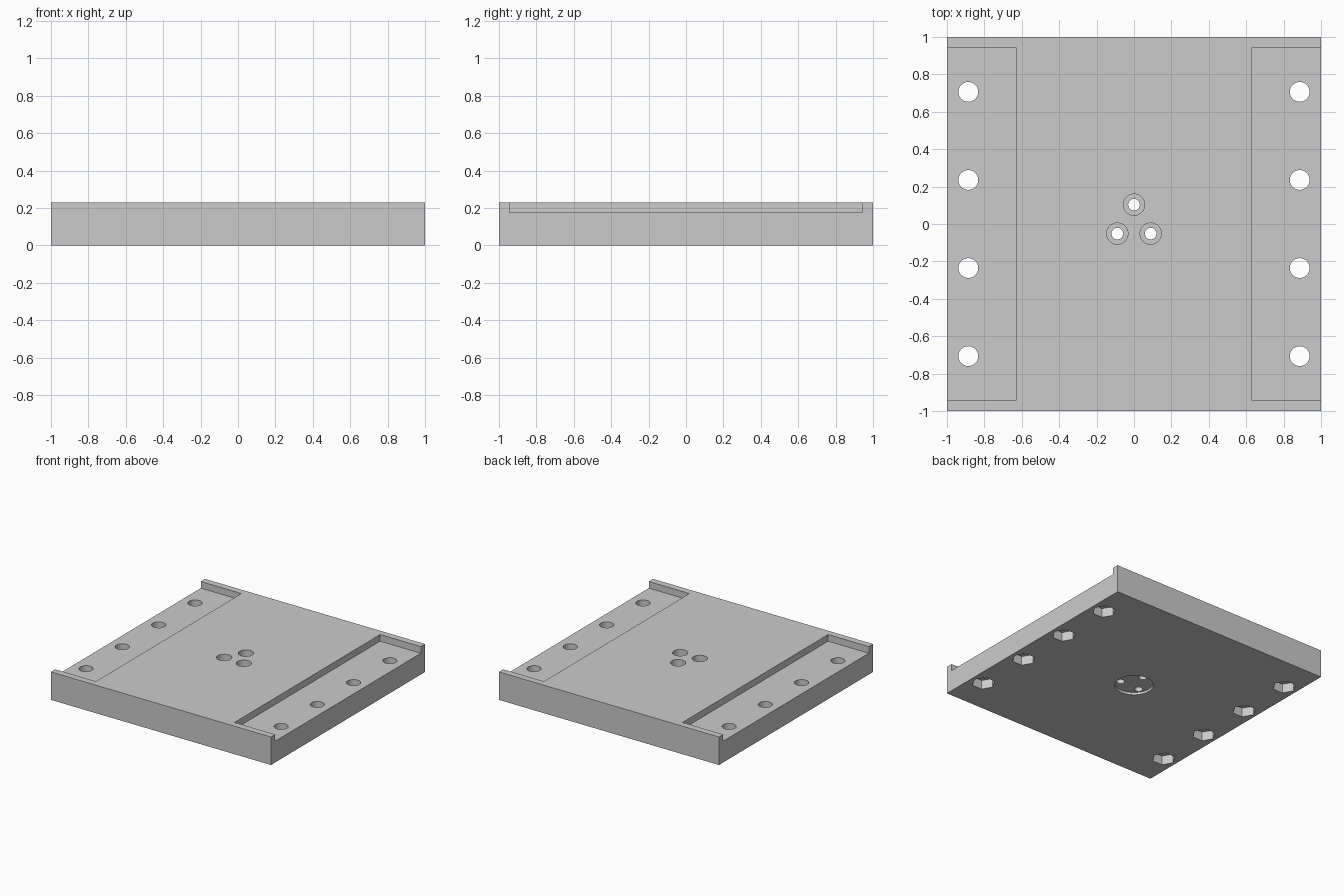
import bpy
import math

cube = bpy.data.objects.get("Cube")
if cube:
    bpy.data.objects.remove(cube, do_unlink=True)

HEIGHT = 0.23
LEDGE = 0.175

# Single matte grey
grey = bpy.data.materials.new("light_grey")
grey.use_nodes = True
colour = (0.6, 0.6, 0.6, 1)
grey.diffuse_color = colour
grey.node_tree.nodes["Principled BSDF"].inputs["Base Color"].default_value = colour


def box(name, centre, size):
    bpy.ops.mesh.primitive_cube_add(size=1, location=centre)
    ob = bpy.context.object
    ob.name = name
    ob.scale = size
    bpy.ops.object.transform_apply(location=False, rotation=False, scale=True)
    ob.data.materials.append(grey)
    return ob


def bore(name, x, y, radius, z0, z1, sides=48):
    bpy.ops.mesh.primitive_cylinder_add(
        vertices=sides, radius=radius, depth=z1 - z0, location=(x, y, (z0 + z1) / 2))
    ob = bpy.context.object
    ob.name = name
    if sides == 6:  # corners point along x
        ob.rotation_euler.z = math.radians(30)
    ob.data.materials.append(grey)
    return ob


def cut(target, cutter):
    cutter.hide_render = True
    mod = target.modifiers.new(cutter.name, "BOOLEAN")
    mod.operation = "DIFFERENCE"
    mod.solver = "EXACT"
    mod.object = cutter
    bpy.context.view_layer.objects.active = target
    bpy.ops.object.modifier_apply(modifier=mod.name)
    bpy.data.objects.remove(cutter, do_unlink=True)


# Square mounting plate
plate = box("mounting_plate", (0, 0, HEIGHT / 2), (2, 2, HEIGHT))

for side in (-1, 1):
    # Side ledge, open at the outer edge
    cut(plate, box("side_ledge", (side * 0.93, 0, LEDGE + 0.1), (0.6, 1.89, 0.2)))
    # Through holes with hexagonal nut pockets underneath
    for step in (-1.5, -0.5, 0.5, 1.5):
        x, y = side * 0.886, step * 0.471
        cut(plate, bore("bolt_hole", x, y, 0.053, -0.1, 0.4))
        cut(plate, bore("nut_pocket", x, y, 0.089, -0.1, 0.075, sides=6))

# Shallow round seat under the centre
cut(plate, bore("round_seat", 0, 0, 0.145, -0.1, 0.02, sides=64))

# Three counterbored screw holes around the centre
for i in range(3):
    a = math.radians(90 + 120 * i)
    x, y = 0.103 * math.cos(a), 0.103 * math.sin(a)
    cut(plate, bore("screw_hole", x, y, 0.031, -0.1, 0.4, sides=32))
    cut(plate, bore("counterbore", x, y, 0.057, 0.08, 0.4))

bpy.ops.object.select_all(action="DESELECT")
plate.select_set(True)
bpy.context.view_layer.objects.active = plate
bpy.ops.object.shade_smooth_by_angle(angle=math.radians(30))
